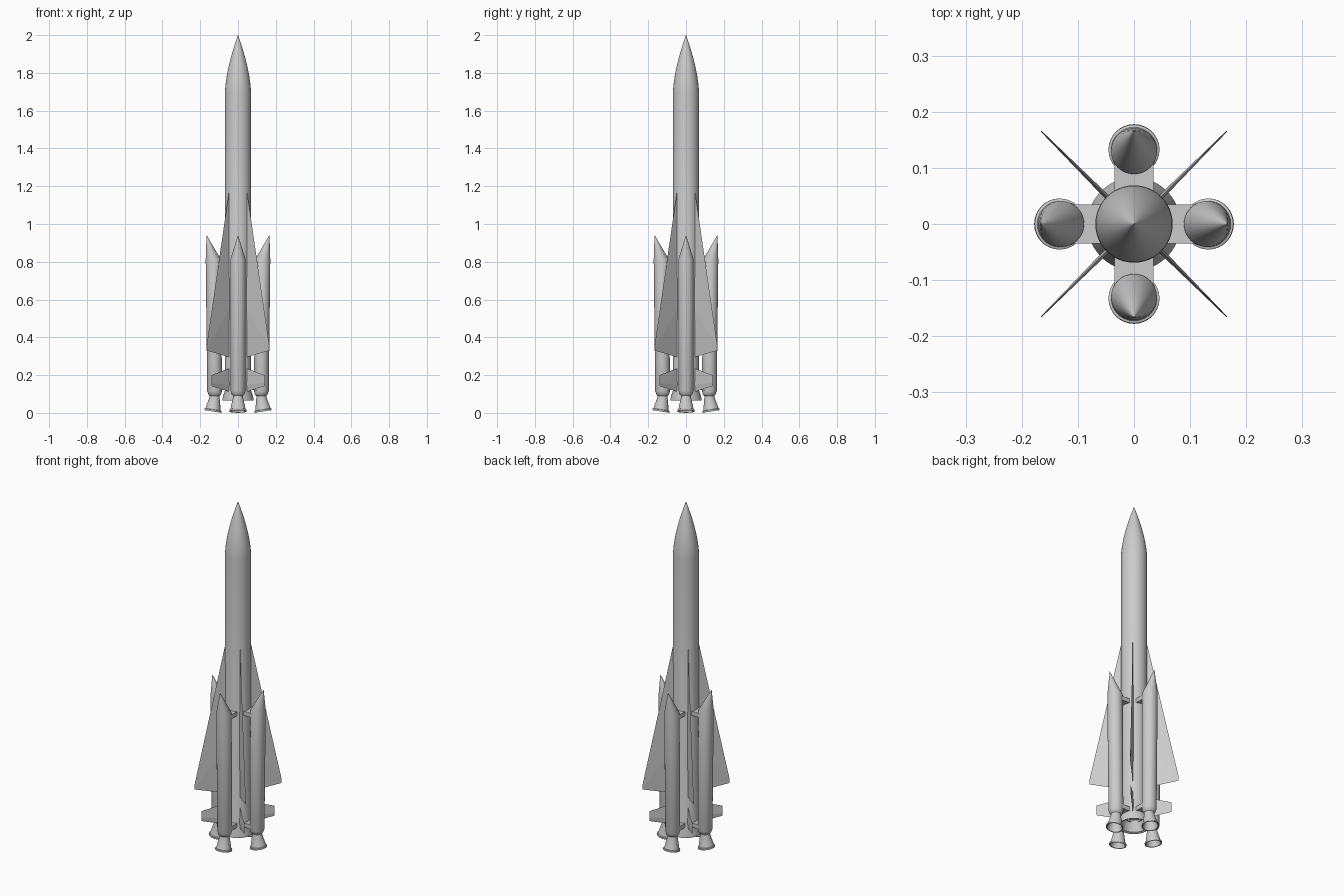
import bpy, bmesh, math
from mathutils import Matrix, Vector

if "Cube" in bpy.data.objects:
    bpy.data.objects.remove(bpy.data.objects["Cube"])

grey = bpy.data.materials.new("light_grey")
grey.diffuse_color = (0.6, 0.6, 0.6, 1)
grey.use_nodes = True
grey.node_tree.nodes["Principled BSDF"].inputs["Base Color"].default_value = grey.diffuse_color


def finish(bm, name, angle=0.0, smooth=True):
    bmesh.ops.remove_doubles(bm, verts=bm.verts, dist=1e-6)
    bmesh.ops.recalc_face_normals(bm, faces=bm.faces)
    bmesh.ops.rotate(bm, verts=bm.verts, cent=(0, 0, 0), matrix=Matrix.Rotation(angle, 3, 'Z'))
    me = bpy.data.meshes.new(name)
    bm.to_mesh(me)
    bm.free()
    me.materials.append(grey)
    ob = bpy.data.objects.new(name, me)
    bpy.context.collection.objects.link(ob)
    if smooth:
        bpy.ops.object.select_all(action='DESELECT')
        ob.select_set(True)
        bpy.context.view_layer.objects.active = ob
        bpy.ops.object.shade_smooth_by_angle(angle=math.radians(30))
    return ob


def loft(name, rings, n=40, angle=0.0):
    """Rings are (x centre, z, radius, tilt in degrees); both ends are closed."""
    bm = bmesh.new()
    loops = []
    for cx, z, r, tilt in rings:
        t = math.radians(tilt)
        loops.append([bm.verts.new((cx + r * math.cos(a) * math.cos(t), r * math.sin(a),
                                    z + r * math.cos(a) * math.sin(t)))
                      for a in (2 * math.pi * i / n for i in range(n))])
    for lo, hi in zip(loops, loops[1:]):
        for i in range(n):
            j = (i + 1) % n
            bm.faces.new((lo[i], lo[j], hi[j], hi[i]))
    bm.faces.new(loops[0])
    bm.faces.new(loops[-1])
    return finish(bm, name, angle)


def fin(name, outline, root_t, tip_t, angle):
    """Thin fin: outline of (radius, z) root top, tip top, tip bottom, root bottom; diamond section."""
    bm = bmesh.new()
    (r0, zt0), (r1, zt1), (_, zb1), (_, zb0) = outline
    sections = []
    for r, zt, zb, t in ((r0, zt0, zb0, root_t), (r1, zt1, zb1, tip_t)):
        zm = zb + (zt - zb) * 0.3
        sections.append([bm.verts.new(p) for p in
                         ((r, 0, zt), (r, t / 2, zm), (r, 0, zb), (r, -t / 2, zm))])
    a, b = sections
    for i in range(4):
        j = (i + 1) % 4
        bm.faces.new((a[i], a[j], b[j], b[i]))
    bm.faces.new(a)
    bm.faces.new(b)
    return finish(bm, name, angle, smooth=False)


def bracket(name, z0, z1, angle):
    bm = bmesh.new()
    bmesh.ops.create_cube(bm, size=1)
    bmesh.ops.scale(bm, vec=(0.07, 0.07, z1 - z0), verts=bm.verts)
    bmesh.ops.translate(bm, vec=(0.082, 0, (z0 + z1) / 2), verts=bm.verts)
    return finish(bm, name, angle, smooth=False)


# Core body with flared open tail and ogive nose
core = [(0, 0.13, 0.05, 0), (0, 0.07, 0.072, 0), (0, 0.065, 0.083, 0), (0, 0.075, 0.083, 0),
        (0, 0.12, 0.069, 0), (0, 1.69, 0.069, 0)]
for k in range(1, 13):
    u = k / 12
    core.append((0, 1.69 + 0.31 * u, max(0.069 * (1 - u ** 1.65), 0.0006), 0))
loft("core_body", core, 48)

for i in range(4):
    turn = i * math.pi / 2
    # Strap-on booster with slanted nose cone
    loft("booster", [(0.123, 0.09, 0.026, 0), (0.123, 0.098, 0.034, 0), (0.124, 0.115, 0.039, 0),
                     (0.130, 0.81, 0.041, 0), (0.166, 0.94, 0.0006, 0)], 32, turn)
    # Canted nozzle with hollow bell
    loft("booster_nozzle", [(0.123, 0.105, 0.025, 3), (0.124, 0.08, 0.027, 6), (0.129, 0.04, 0.036, 9),
                            (0.132, 0.018, 0.041, 9), (0.132, 0.016, 0.0455, 9),
                            (0.133, 0.0075, 0.0455, 9), (0.133, 0.0075, 0.040, 9),
                            (0.129, 0.04, 0.031, 9), (0.124, 0.08, 0.018, 6)], 32, turn)
    # Brackets tying the booster to the core
    bracket("upper_bracket", 0.775, 0.80, turn)
    bracket("lower_bracket", 0.12, 0.145, turn)
    # Large delta wing and small tail fin on the diagonals
    diag = turn + math.pi / 4
    fin("wing", [(0.066, 1.18), (0.234, 0.36), (0.234, 0.33), (0.066, 0.295)], 0.009, 0.002, diag)
    fin("tail_fin", [(0.066, 0.235), (0.198, 0.2), (0.198, 0.142), (0.066, 0.112)], 0.008, 0.002, diag)
